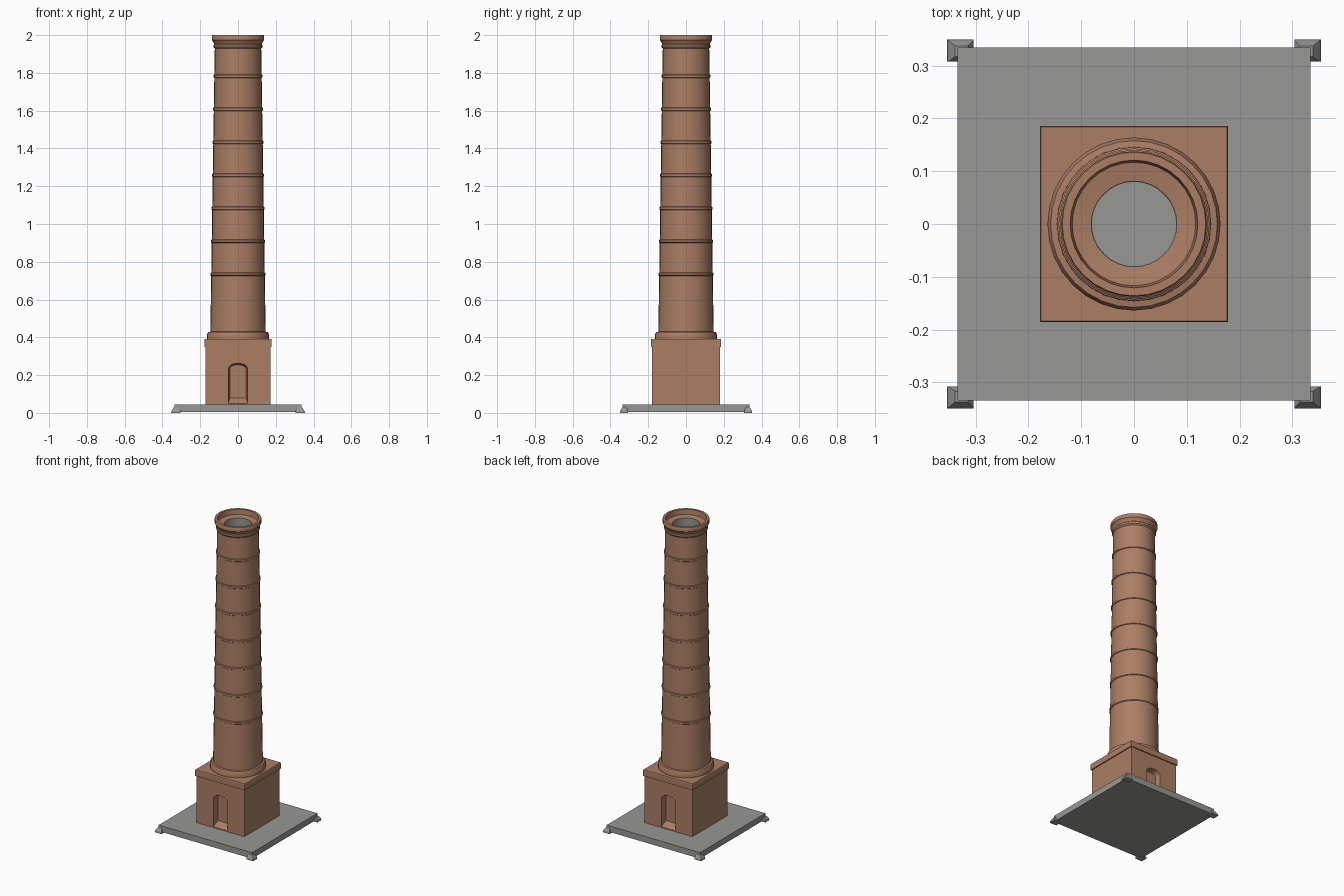
import bpy, bmesh, math

if "Cube" in bpy.data.objects:
    bpy.data.objects.remove(bpy.data.objects["Cube"])

def material(name, rgb):
    m = bpy.data.materials.new(name)
    m.diffuse_color = (*rgb, 1)
    m.use_nodes = True
    m.node_tree.nodes["Principled BSDF"].inputs["Base Color"].default_value = m.diffuse_color
    return m

BRICK = material("brick", (0.41, 0.21, 0.13))
STONE = material("stone_grey", (0.31, 0.31, 0.30))

def finish(name, bm, *mats):
    bmesh.ops.recalc_face_normals(bm, faces=bm.faces)
    me = bpy.data.meshes.new(name)
    bm.to_mesh(me)
    bm.free()
    for m in mats:
        me.materials.append(m)
    ob = bpy.data.objects.new(name, me)
    bpy.context.collection.objects.link(ob)
    return ob

def loft(name, rings, *mats):
    """Closed solid through rings that have equal point counts."""
    bm = bmesh.new()
    vs = [[bm.verts.new(p) for p in r] for r in rings]
    n = len(vs[0])
    for a, b in zip(vs, vs[1:]):
        for i in range(n):
            j = (i + 1) % n
            bm.faces.new((a[i], a[j], b[j], b[i]))
    bm.faces.new(vs[0])
    bm.faces.new(vs[-1])
    return finish(name, bm, *mats)

def rect(x, y, z, cx=0, cy=0):
    return [(cx - x, cy - y, z), (cx + x, cy - y, z), (cx + x, cy + y, z), (cx - x, cy + y, z)]

# ground slab and its corner feet
loft("base_slab", [rect(.335, .335, .006), rect(.335, .335, .045)], STONE)
for sx in (-1, 1):
    for sy in (-1, 1):
        loft("corner_foot", [rect(.025, .021, 0, sx * .329, sy * .329),
                             rect(.024, .02, .012, sx * .328, sy * .328),
                             rect(.012, .01, .03, sx * .327, sy * .327)], STONE)

# pedestal
pedestal = loft("pedestal", [rect(.171, .179, .04), rect(.171, .179, .36)], BRICK)

# arched door recesses, front and back
def arch(w, bottom, spring, rise, y):
    pts = [(-w, y, bottom), (w, y, bottom)]
    for i in range(13):
        a = math.pi * i / 12
        pts.append((w * math.cos(a), y, spring + rise * math.sin(a)))
    return pts

for s in (-1, 1):
    cutter = loft("door_cutter", [arch(.051, .05, .235, .028, s * .21),
                                  arch(.051, .05, .235, .028, s * .179),
                                  arch(.043, .08, .230, .025, s * .145)], BRICK)
    cutter.hide_render = True
    mod = pedestal.modifiers.new("door", 'BOOLEAN')
    mod.object = cutter
    mod.solver = 'EXACT'
    bpy.context.view_layer.objects.active = pedestal
    bpy.ops.object.modifier_apply(modifier=mod.name)
    bpy.data.objects.remove(cutter)

# pedestal cap
loft("pedestal_cap", [rect(.178, .186, .35), rect(.178, .186, .385), rect(.176, .184, .39)], BRICK)

# chimney profile: foot ring, banded shaft, crown, hollow flue
def shaft_r(z):
    return .1465 - (z - .43) * .0155

profile = [(0, .388), (.164, .388), (.164, .415), (.158, .428), (.1465, .43)]
for k in range(7):
    z = .735 + k * .1745
    r = shaft_r(z)
    profile += [(r, z - .009), (r + .004, z - .006), (r + .004, z + .006), (r - .001, z + .009)]
profile += [(.123, 1.928), (.129, 1.936), (.129, 1.948), (.126, 1.952), (.134, 1.970),
            (.138, 1.974), (.138, 1.996), (.136, 2.0), (.121, 2.0), (.117, 1.968),
            (.081, 1.962), (.080, .396), (0, .396)]
SEG = 32
bm = bmesh.new()
rows = [[bm.verts.new((r * math.cos(2 * math.pi * i / SEG), r * math.sin(2 * math.pi * i / SEG), z))
         for i in range(SEG)] for r, z in profile]
for k, (a, b) in enumerate(zip(rows, rows[1:])):
    for i in range(SEG):
        j = (i + 1) % SEG
        f = bm.faces.new((a[i], a[j], b[j], b[i]))
        f.material_index = 1 if k >= len(rows) - 3 else 0
bmesh.ops.remove_doubles(bm, verts=bm.verts, dist=1e-5)
chimney = finish("chimney_shaft", bm, BRICK, STONE)

bpy.ops.object.select_all(action='DESELECT')
chimney.select_set(True)
bpy.context.view_layer.objects.active = chimney
bpy.ops.object.shade_smooth_by_angle(angle=math.radians(30))
